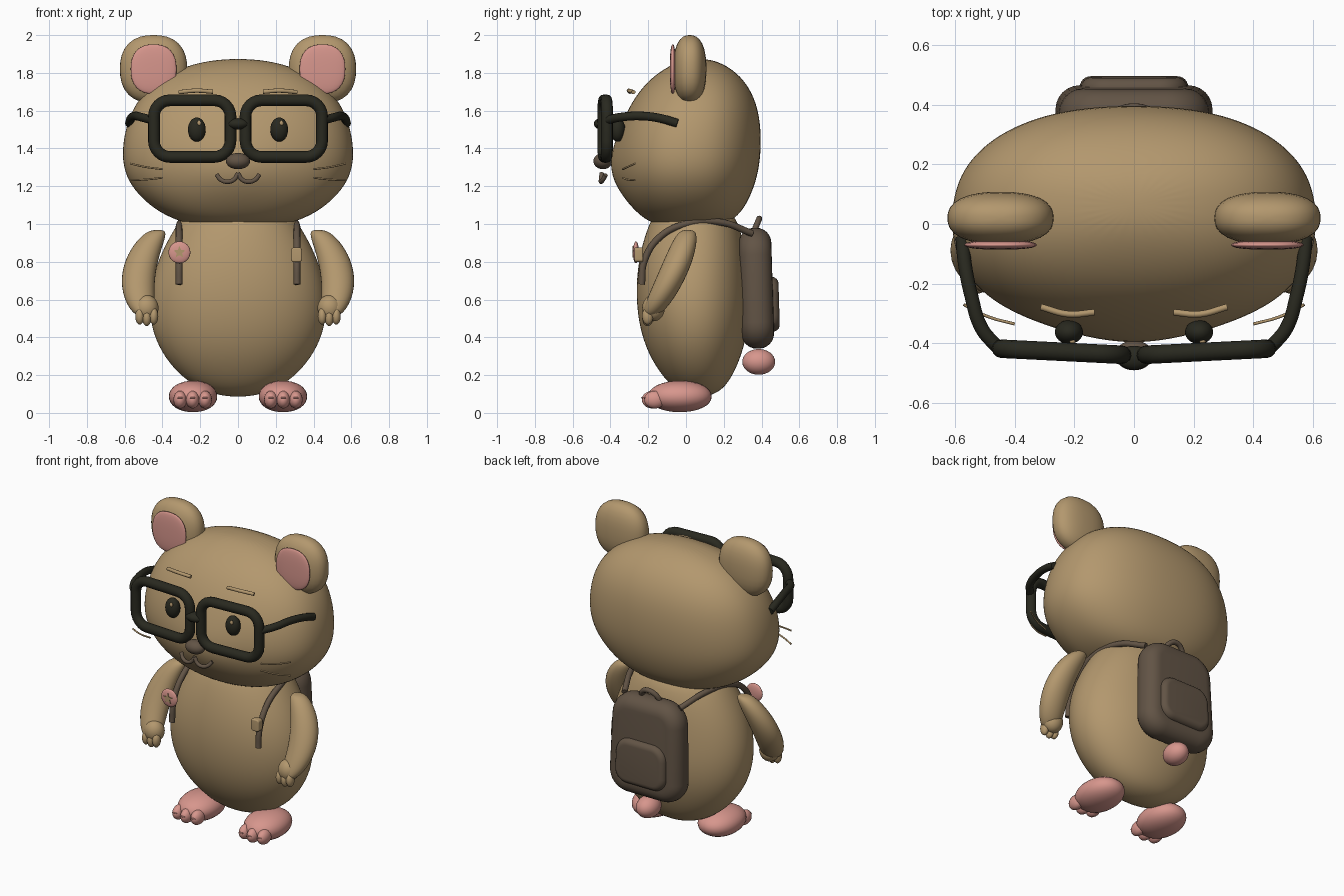
import bpy, bmesh
from math import sin, cos, pi, exp, copysign
from mathutils import Vector, Matrix

cube = bpy.data.objects.get("Cube")
if cube:
    bpy.data.objects.remove(cube, do_unlink=True)


def material(name, rgb):
    m = bpy.data.materials.new(name)
    m.use_nodes = True
    m.diffuse_color = (*rgb, 1)
    bsdf = next(n for n in m.node_tree.nodes if n.type == 'BSDF_PRINCIPLED')
    bsdf.inputs["Base Color"].default_value = (*rgb, 1)
    return m


TAN = material("tan fur", (0.45, 0.312, 0.155))
PINK = material("pink skin", (0.68, 0.305, 0.265))
BROWN = material("dark brown", (0.122, 0.088, 0.06))
BLACK = material("black frame", (0.022, 0.022, 0.014))


def finish(name, bm, mat, smooth=True):
    bmesh.ops.recalc_face_normals(bm, faces=bm.faces)
    me = bpy.data.meshes.new(name)
    bm.to_mesh(me)
    bm.free()
    me.materials.append(mat)
    for p in me.polygons:
        p.use_smooth = smooth
    ob = bpy.data.objects.new(name, me)
    bpy.context.collection.objects.link(ob)
    return ob


def ball(name, centre, radii, mat, seg=32, power=2.0):
    """Ellipsoid; a power above 2 makes it boxier."""
    bm = bmesh.new()
    bmesh.ops.create_uvsphere(bm, u_segments=seg, v_segments=seg // 2, radius=1)
    for v in bm.verts:
        n = sum(abs(c) ** power for c in v.co) ** (1 / power)
        v.co = Vector(centre) + Vector([c / n * r for c, r in zip(v.co, radii)])
    return finish(name, bm, mat)


def loft(name, rings, mat, power, seg=28):
    """Rings are (height, half width, front y, back y), rounded by power."""
    bm = bmesh.new()
    loops = []
    for z, hx, yf, yb in rings:
        loop = []
        for i in range(seg):
            c, s = [copysign(abs(f(2 * pi * i / seg)) ** (2 / power), f(2 * pi * i / seg))
                    for f in (cos, sin)]
            loop.append(bm.verts.new((hx * c, (yf + yb) / 2 + (yb - yf) / 2 * s, z)))
        loops.append(loop)
    for a, b in zip(loops, loops[1:]):
        for i in range(seg):
            j = (i + 1) % seg
            bm.faces.new((a[i], a[j], b[j], b[i]))
    bm.faces.new(loops[0])
    bm.faces.new(loops[-1])
    ob = finish(name, bm, mat)
    sub = ob.modifiers.new("smooth", 'SUBSURF')
    sub.levels = sub.render_levels = 2
    return ob


def tube(name, points, r, mat, cyclic=False, poly=False):
    cu = bpy.data.curves.new(name, 'CURVE')
    cu.dimensions = '3D'
    cu.bevel_depth, cu.bevel_resolution = r, 4
    cu.use_fill_caps = True
    cu.resolution_u = 8
    sp = cu.splines.new('POLY' if poly else 'BEZIER')
    pts = sp.points if poly else sp.bezier_points
    pts.add(len(points) - 1)
    for p, co in zip(pts, points):
        if poly:
            p.co = (*co, 1)
        else:
            p.co = co
            p.handle_left_type = p.handle_right_type = 'AUTO'
    sp.use_cyclic_u = cyclic
    cu.materials.append(mat)
    ob = bpy.data.objects.new(name, cu)
    bpy.context.collection.objects.link(ob)
    bpy.ops.object.select_all(action='DESELECT')
    ob.select_set(True)
    bpy.context.view_layer.objects.active = ob
    bpy.ops.object.convert(target='MESH')
    bpy.ops.object.shade_smooth_by_angle(angle=0.9)
    return ob


def sausage(name, p0, p1, p2, rx, ry, mat):
    """Round-ended limb bent along a quadratic curve."""
    p0, p1, p2 = Vector(p0), Vector(p1), Vector(p2)
    bm = bmesh.new()
    bmesh.ops.create_uvsphere(bm, u_segments=28, v_segments=28, radius=1)
    for v in bm.verts:
        t = (1 - v.co.z) / 2
        k = max(1 - v.co.z ** 2, 1e-4) ** -0.23
        c = p0 * (1 - t) ** 2 + p1 * 2 * t * (1 - t) + p2 * t * t
        v.co = c + Vector((v.co.x * k * rx, v.co.y * k * ry, 0))
    return finish(name, bm, mat)


def rounded_box(name, centre, size, corner, edge, mat, taper=1.0, tilt=0.0):
    bm = bmesh.new()
    bmesh.ops.create_cube(bm, size=1)
    for v in bm.verts:
        k = taper if v.co.z > 0 else 1
        v.co = Vector((v.co.x * size[0] * k, v.co.y * size[1], v.co.z * size[2]))
    along = [e for e in bm.edges if abs(e.verts[0].co.y - e.verts[1].co.y) > size[1] / 2]
    bmesh.ops.bevel(bm, geom=along, offset=corner, segments=8, profile=0.5, affect='EDGES')
    m = Matrix.Translation(centre) @ Matrix.Rotation(tilt, 4, 'X')
    bmesh.ops.transform(bm, matrix=m, verts=bm.verts)
    ob = finish(name, bm, mat)
    bev = ob.modifiers.new("round", 'BEVEL')
    bev.width, bev.segments, bev.limit_method = edge, 6, 'ANGLE'
    bev.angle_limit = 0.8
    return ob


def plate(name, outline, y0, y1, mat):
    """Flat outline in x and z, given depth along y."""
    bm = bmesh.new()
    face = bm.faces.new([bm.verts.new((x, y0, z)) for x, z in outline])
    ext = bmesh.ops.extrude_face_region(bm, geom=[face])
    for v in [g for g in ext["geom"] if isinstance(g, bmesh.types.BMVert)]:
        v.co.y = y1
    return finish(name, bm, mat, smooth=False)


# Body and head
loft("body", [(0.085, 0.05, 0.04, 0.1), (0.11, 0.17, -0.04, 0.18), (0.18, 0.29, -0.115, 0.24),
              (0.29, 0.39, -0.19, 0.29), (0.42, 0.455, -0.24, 0.327), (0.56, 0.475, -0.263, 0.338),
              (0.7, 0.46, -0.265, 0.33), (0.85, 0.41, -0.245, 0.315), (1.0, 0.325, -0.2, 0.285),
              (1.1, 0.25, -0.14, 0.22)], TAN, 2.1)
head = loft("head", [(0.985, 0.14, -0.08, 0.13), (1.0, 0.28, -0.18, 0.22), (1.06, 0.42, -0.26, 0.295),
                     (1.15, 0.53, -0.325, 0.345), (1.25, 0.598, -0.362, 0.38),
                     (1.36, 0.62, -0.374, 0.398), (1.5, 0.603, -0.352, 0.4),
                     (1.64, 0.55, -0.295, 0.378), (1.76, 0.44, -0.205, 0.315),
                     (1.84, 0.28, -0.09, 0.22), (1.875, 0.09, 0.01, 0.12)], TAN, 2.3)
for v in head.data.vertices:  # muzzle swelling
    if v.co.y < 0:
        v.co.y -= 0.045 * exp(-(v.co.x / 0.2) ** 2 - ((v.co.z - 1.29) / 0.15) ** 2)

# Nose and face
ball("nose", (0, -0.44, 1.333), (0.064, 0.05, 0.043), BROWN)
for s, side in ((-1, "right"), (1, "left")):
    tube(side + "_mouth", [(0, -0.446, 1.268), (s * 0.022, -0.45, 1.235), (s * 0.055, -0.45, 1.224),
                           (s * 0.09, -0.44, 1.234), (s * 0.112, -0.425, 1.26)], 0.012, BROWN)
    ball(side + "_eye", (s * 0.218, -0.362, 1.5), (0.047, 0.04, 0.064), BLACK)
    ball(side + "_eye_glint", (s * 0.218 + 0.012, -0.394, 1.534), (0.011, 0.007, 0.014), TAN, seg=12)
    tube(side + "_eyebrow", [(s * 0.312, -0.278, 1.698), (s * 0.22, -0.302, 1.706),
                             (s * 0.133, -0.296, 1.7)], 0.011, TAN)
    for i, (z0, z1) in enumerate(((1.29, 1.32), (1.245, 1.232))):
        tube(f"{side}_whisker_{i}", [(s * 0.4, -0.335, z0), (s * 0.49, -0.31, (z0 + z1) / 2 - 0.003),
                                     (s * 0.57, -0.27, z1)], 0.005, TAN)

    # Ears
    ball(side + "_ear", (s * 0.447, 0.02, 1.82), (0.178, 0.088, 0.18), TAN, power=2.4)
    ball(side + "_inner_ear", (s * 0.447, -0.07, 1.82), (0.121, 0.016, 0.131), PINK, power=2.4)

    # Glasses
    rim = []
    for k, (cx, cz) in enumerate(((0.36, 1.57), (0.125, 1.57), (0.125, 1.44), (0.36, 1.44))):
        for i in range(7):
            a = pi / 2 * (k + i / 6)
            x = cx + 0.085 * cos(a)
            rim.append((s * x, -0.44 + 0.05 * x, cz + 0.085 * sin(a)))
    tube(side + "_glasses_rim", rim, 0.031, BLACK, cyclic=True, poly=True)
    tube(side + "_glasses_temple", [(s * 0.455, -0.415, 1.55), (s * 0.51, -0.35, 1.565),
                                    (s * 0.545, -0.24, 1.572), (s * 0.567, -0.13, 1.558),
                                    (s * 0.575, -0.045, 1.533)], 0.023, BLACK)

    # Arms and hands
    sausage(side + "_arm", (s * 0.425, 0.01, 0.968), (s * 0.59, -0.05, 0.74),
            (s * 0.49, -0.19, 0.51), 0.088, 0.077, TAN)
    ball(side + "_hand", (s * 0.485, -0.172, 0.555), (0.064, 0.06, 0.07), TAN)
    for i in (-1, 0, 1):
        ball(f"{side}_finger_{i + 2}", (s * (0.483 + 0.037 * i), -0.203, 0.512 - 0.008 * (i == 0)),
             (0.024, 0.03, 0.045), TAN, seg=16)

    # Feet and toes
    ball(side + "_foot", (s * 0.238, -0.032, 0.087), (0.128, 0.168, 0.083), PINK, power=2.1)
    for i in (-1, 0, 1):
        x, y = s * (0.24 + 0.066 * i), -0.165 - 0.012 * (i == 0)
        ball(f"{side}_toe_{i + 2}", (x, y, 0.07), (0.036, 0.057, 0.047), PINK, seg=20)
        ball(f"{side}_toenail_{i + 2}", (x, y - 0.053, 0.08), (0.018, 0.007, 0.004), PINK, seg=12)

    # Backpack straps
    tube(side + "_strap", [(s * 0.312, -0.235, 0.68), (s * 0.312, -0.222, 0.8), (s * 0.312, -0.14, 0.93),
                           (s * 0.308, 0.0, 1.0), (s * 0.27, 0.18, 1.01), (s * 0.2, 0.35, 0.95)],
         0.018, BROWN)
ball("glasses_bridge", (0, -0.448, 1.53), (0.056, 0.04, 0.03), BLACK)

# Backpack
rounded_box("backpack", (0, 0.373, 0.66), (0.535, 0.172, 0.64), 0.14, 0.08, BROWN, 0.92, 0.03)
rounded_box("backpack_pocket", (0, 0.453, 0.575), (0.37, 0.08, 0.29), 0.09, 0.036, BROWN, 0.94, 0.03)
tube("backpack_handle", [(-0.07, 0.36, 0.96), (-0.045, 0.38, 1.01), (0, 0.388, 1.028),
                         (0.045, 0.38, 1.01), (0.07, 0.36, 0.96)], 0.016, BROWN)

# Strap badge with star, and strap buckle
ball("badge", (-0.31, -0.265, 0.85), (0.058, 0.016, 0.058), PINK)
plate("badge_star", [(-0.31 + r * sin(pi * i / 5), 0.85 + r * cos(pi * i / 5))
                     for i, r in enumerate([0.034, 0.015] * 5)], -0.284, -0.276, TAN)
rounded_box("buckle", (0.31, -0.25, 0.837), (0.058, 0.045, 0.078), 0.016, 0.008, TAN)

# Tail
ball("tail", (0, 0.385, 0.27), (0.07, 0.087, 0.068), PINK)
